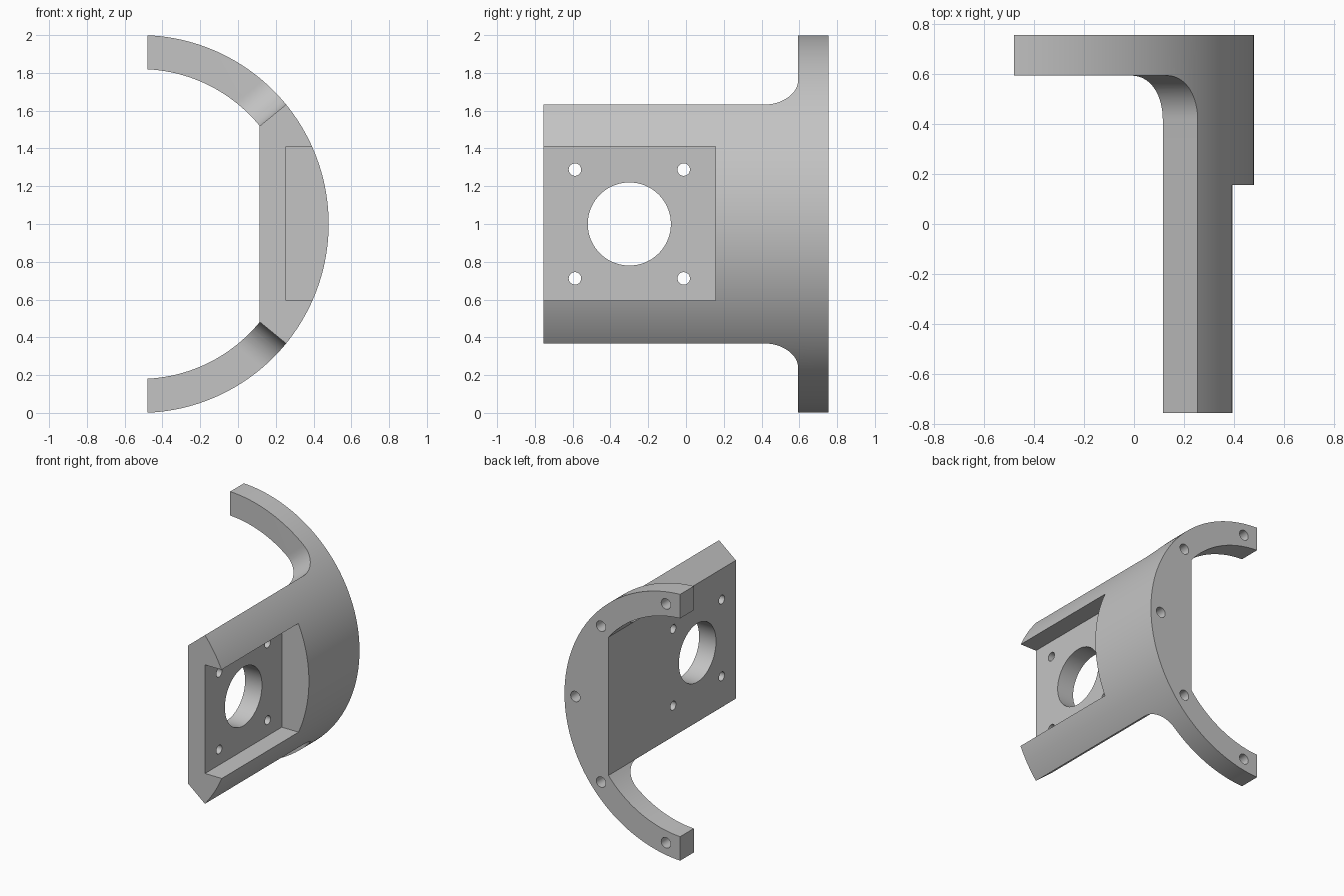
import bpy, bmesh
from math import sin, cos, pi, radians
from mathutils import Vector

cube = bpy.data.objects.get("Cube")
if cube:
    bpy.data.objects.remove(cube, do_unlink=True)

# Main dimensions: the curved wall shares one axis along y
CX, CZ = -0.52, 1.0
R_OUT, R_IN = 1.0, 0.82
X_END, X_FLAT = -0.48, 0.115
BACK, FRONT, FLANGE = 0.755, -0.755, 0.593
SPLIT = radians(39.25)
FILLET = 0.175

grey = bpy.data.materials.new("satin grey")
grey.use_nodes = True
colour = (0.55, 0.55, 0.55, 1)
grey.diffuse_color = colour
grey.node_tree.nodes["Principled BSDF"].inputs["Base Color"].default_value = colour


def prism(name, points, sweep):
    """Solid made by sweeping a planar outline along a vector."""
    bm = bmesh.new()
    face = bm.faces.new([bm.verts.new(p) for p in points])
    swept = bmesh.ops.extrude_face_region(bm, geom=[face])["geom"]
    bmesh.ops.translate(bm, vec=Vector(sweep),
                        verts=[v for v in swept if isinstance(v, bmesh.types.BMVert)])
    bmesh.ops.recalc_face_normals(bm, faces=bm.faces)
    mesh = bpy.data.meshes.new(name)
    bm.to_mesh(mesh)
    bm.free()
    obj = bpy.data.objects.new(name, mesh)
    bpy.context.collection.objects.link(obj)
    return obj


def arc(radius, start, end, steps):
    """Points of an arc about the wall axis, at the front plane."""
    angles = [start + (end - start) * i / steps for i in range(steps + 1)]
    return [(CX + radius * cos(a), FRONT, CZ + radius * sin(a)) for a in angles]


def circle(center, radius, u, v, steps=40):
    return [Vector(center) + radius * (Vector(u) * cos(2 * pi * i / steps)
                                       + Vector(v) * sin(2 * pi * i / steps))
            for i in range(steps)]


X, Y, Z = (1, 0, 0), (0, 1, 0), (0, 0, 1)

# Curved wall with a flat inner face, full depth
end_out = pi / 2 - (X_END - CX) / R_OUT
end_in = pi / 2 - (X_END - CX) / R_IN
outline = (arc(R_OUT, -end_out, end_out, 120)
           + arc(R_IN, end_in, SPLIT, 40)
           + arc(R_IN, -SPLIT, -end_in, 40))
bracket = prism("motor_mount_bracket", outline, (0, BACK - FRONT, 0))
bracket.data.materials.append(grey)
cutters = []

# Remove the wall in front of both flange arms, leaving a rounded inside corner
for side in (1, -1):
    radial = Vector((cos(SPLIT), 0, side * sin(SPLIT)))
    tangent = Vector((-sin(SPLIT), 0, side * cos(SPLIT)))
    section = [(0, -1), (1.6, -1), (1.6, FLANGE)]
    section += [(FILLET * (1 - sin(a)), FLANGE - FILLET * (1 - cos(a)))
                for a in (pi / 2 * i / 20 for i in range(21))]
    base = Vector((CX, 0, CZ)) + 0.1 * radial
    cutters.append(prism("arm_cutter", [base + tangent * t + Vector((0, y, 0))
                                        for t, y in section], radial * 1.3))

# Square motor pocket, open at the front
cutters.append(prism("pocket_cutter",
                     [(0.255, y, z) for y, z in
                      ((-1, 0.595), (0.155, 0.595), (0.155, 1.41), (-1, 1.41))],
                     (0.5, 0, 0)))

# Shaft hole and four screw holes through the plate
cutters.append(prism("shaft_cutter", circle((0, -0.3, 1), 0.22, Y, Z, 72), (0.4, 0, 0)))
for dy in (-1, 1):
    for dz in (-1, 1):
        cutters.append(prism("screw_cutter",
                             circle((0, -0.3 + 0.288 * dy, 1 + 0.288 * dz), 0.033, Y, Z),
                             (0.4, 0, 0)))

# Five blind holes around the back of the flange
for k in range(-2, 3):
    a = radians(40 * k)
    mid = (R_OUT + R_IN) / 2
    cutters.append(prism("flange_hole_cutter",
                         circle((CX + mid * cos(a), BACK + 0.1, CZ + mid * sin(a)),
                                0.039, X, Z), (0, -0.22, 0)))

for cutter in cutters:
    mod = bracket.modifiers.new("cut", "BOOLEAN")
    mod.operation, mod.solver, mod.object = "DIFFERENCE", "EXACT", cutter

# Bake the cuts and discard the cutters
bpy.context.view_layer.update()
result = bpy.data.meshes.new_from_object(
    bracket.evaluated_get(bpy.context.evaluated_depsgraph_get()))
bracket.modifiers.clear()
bracket.data = result
result.materials.clear()
result.materials.append(grey)
for poly in result.polygons:
    poly.material_index = 0
for cutter in cutters:
    bpy.data.objects.remove(cutter, do_unlink=True)

bpy.ops.object.select_all(action="DESELECT")
bracket.select_set(True)
bpy.context.view_layer.objects.active = bracket
bpy.ops.object.shade_smooth_by_angle(angle=radians(25))
